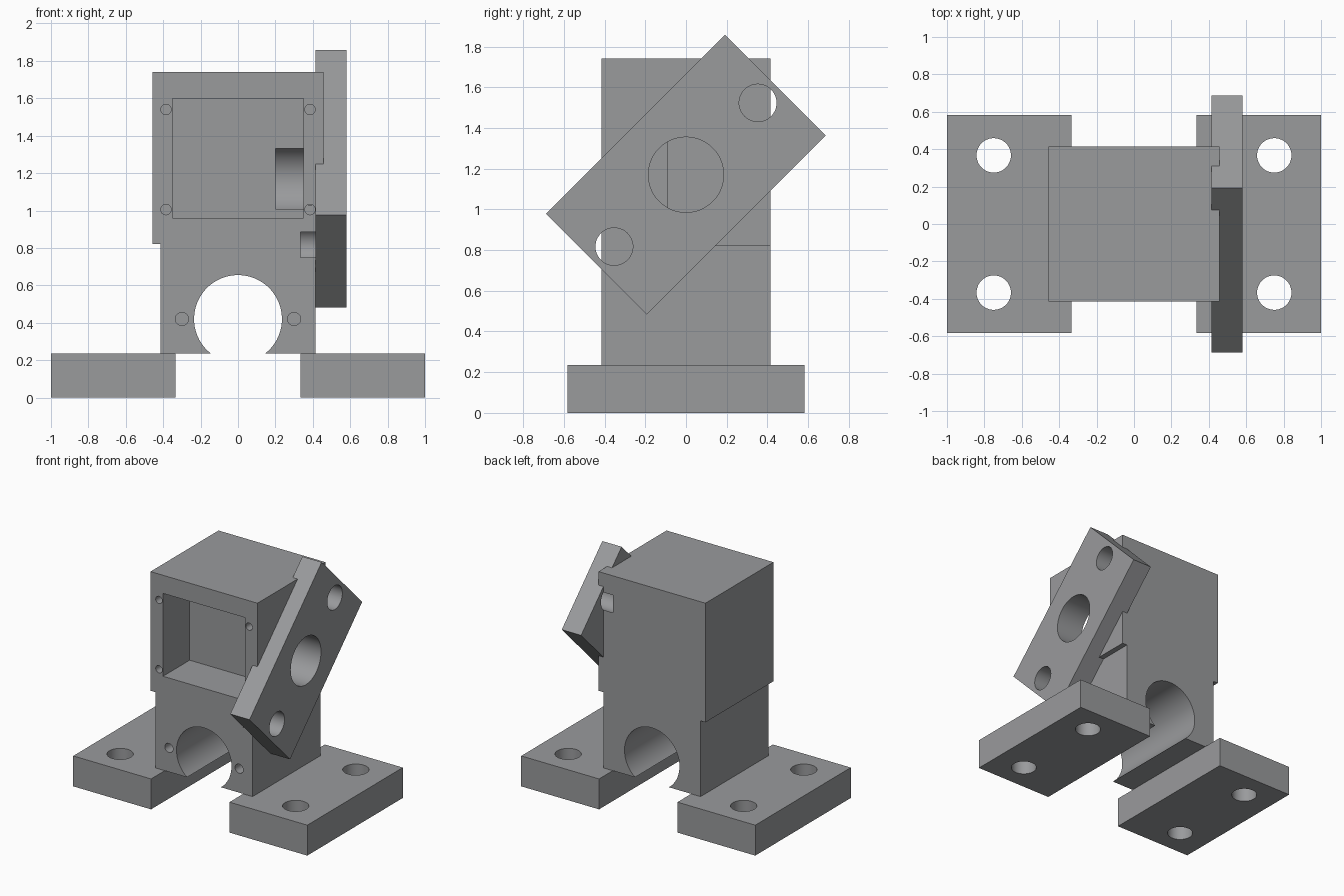
import bpy, bmesh, math
from mathutils import Matrix, Vector

if "Cube" in bpy.data.objects:
    bpy.data.objects.remove(bpy.data.objects["Cube"])

grey = bpy.data.materials.new("mid_grey")
grey.diffuse_color = (0.32, 0.325, 0.335, 1)
grey.use_nodes = True
grey.node_tree.nodes["Principled BSDF"].inputs["Base Color"].default_value = grey.diffuse_color


def finish(name, bm):
    bmesh.ops.recalc_face_normals(bm, faces=bm.faces)
    mesh = bpy.data.meshes.new(name)
    bm.to_mesh(mesh)
    bm.free()
    mesh.materials.append(grey)
    obj = bpy.data.objects.new(name, mesh)
    bpy.context.collection.objects.link(obj)
    return obj


def box(name, center, size, tilt=0):
    """Box, optionally tilted about the x axis."""
    bm = bmesh.new()
    m = Matrix.Translation(center) @ Matrix.Rotation(tilt, 4, 'X') @ Matrix.Diagonal((*size, 1))
    bmesh.ops.create_cube(bm, size=1, matrix=m)
    return finish(name, bm)


def rod(start, end, radius, sides=48):
    """Round hole cutter running between two points."""
    a, b = Vector(start), Vector(end)
    turn = (b - a).to_track_quat('Z', 'Y').to_matrix().to_4x4()
    bm = bmesh.new()
    bmesh.ops.create_cone(bm, cap_ends=True, segments=sides, radius1=radius, radius2=radius,
                          depth=(b - a).length, matrix=Matrix.Translation((a + b) / 2) @ turn)
    return finish("hole_cutter", bm)


def extrude_y(name, profile, y0, y1):
    """Solid from an x-z profile."""
    bm = bmesh.new()
    face = bm.faces.new([bm.verts.new((x, y0, z)) for x, z in profile])
    new = bmesh.ops.extrude_face_region(bm, geom=[face])["geom"]
    bmesh.ops.translate(bm, vec=(0, y1 - y0, 0),
                        verts=[v for v in new if isinstance(v, bmesh.types.BMVert)])
    return finish(name, bm)


def cut(obj, cutters):
    """Subtract the cutters, remove them and smooth only the round walls."""
    for c in cutters:
        c.hide_render = True
        mod = obj.modifiers.new("cut", 'BOOLEAN')
        mod.operation, mod.solver, mod.object = 'DIFFERENCE', 'EXACT', c
    graph = bpy.context.evaluated_depsgraph_get()
    mesh = bpy.data.meshes.new_from_object(obj.evaluated_get(graph))
    obj.modifiers.clear()
    obj.data = mesh
    for c in cutters:
        bpy.data.objects.remove(c)
    bpy.ops.object.select_all(action='DESELECT')
    obj.select_set(True)
    bpy.context.view_layer.objects.active = obj
    bpy.ops.object.shade_smooth_by_angle(angle=math.radians(30))


BASE, STEP, TOP = 0.235, 0.82, 1.74      # main heights
HUB = 1.17                               # height of the side plate's centre
FRONT = -0.415


def side_holes():
    """Centre bore and two bolt holes shared by the plate and the body."""
    return [rod((0.2, 0, HUB), (0.7, 0, HUB), 0.185)] + [
        rod((0.335, s * 0.353, HUB + s * 0.353), (0.7, s * 0.353, HUB + s * 0.353), 0.092)
        for s in (-1, 1)]


# Body: wide housing on a narrower lower block with a round tunnel
arch_r, arch_z = 0.235, 0.42
a0 = math.asin((arch_z - BASE) / arch_r)
arch = []
for i in range(49):
    a = math.pi + a0 - (math.pi + 2 * a0) * i / 48
    arch.append((arch_r * math.cos(a), arch_z + arch_r * math.sin(a)))
profile = [(-0.415, BASE)] + arch + [
    (0.415, BASE), (0.415, STEP), (0.457, STEP), (0.457, TOP),
    (-0.457, TOP), (-0.457, STEP), (-0.415, STEP)]
body = extrude_y("body_housing", profile, FRONT, -FRONT)

# Square front pocket, side holes and small front screw holes
cutters = [box("pocket_cutter", (0, -0.345, 1.28), (0.70, 0.51, 0.64))] + side_holes()
for s in (-1, 1):
    for x, z, r in ((0.385, 1.54, 0.028), (0.385, 1.005, 0.028), (0.3, 0.42, 0.035)):
        cutters.append(rod((s * x, FRONT - 0.1, z), (s * x, -0.12, z), r, 24))
cut(body, cutters)

# Tilted mounting plate on the right side
plate = box("side_plate", (0.4975, 0, HUB), (0.165, 1.245, 0.70), math.radians(45))
cut(plate, side_holes())

# Feet with two bolt holes each
for s, side in ((-1, "left"), (1, "right")):
    foot = box(side + "_foot", (s * 0.6675, 0, BASE / 2), (0.665, 1.165, BASE))
    cut(foot, [rod((s * 0.75, y, -0.1), (s * 0.75, y, 0.4), 0.092) for y in (-0.367, 0.367)])
